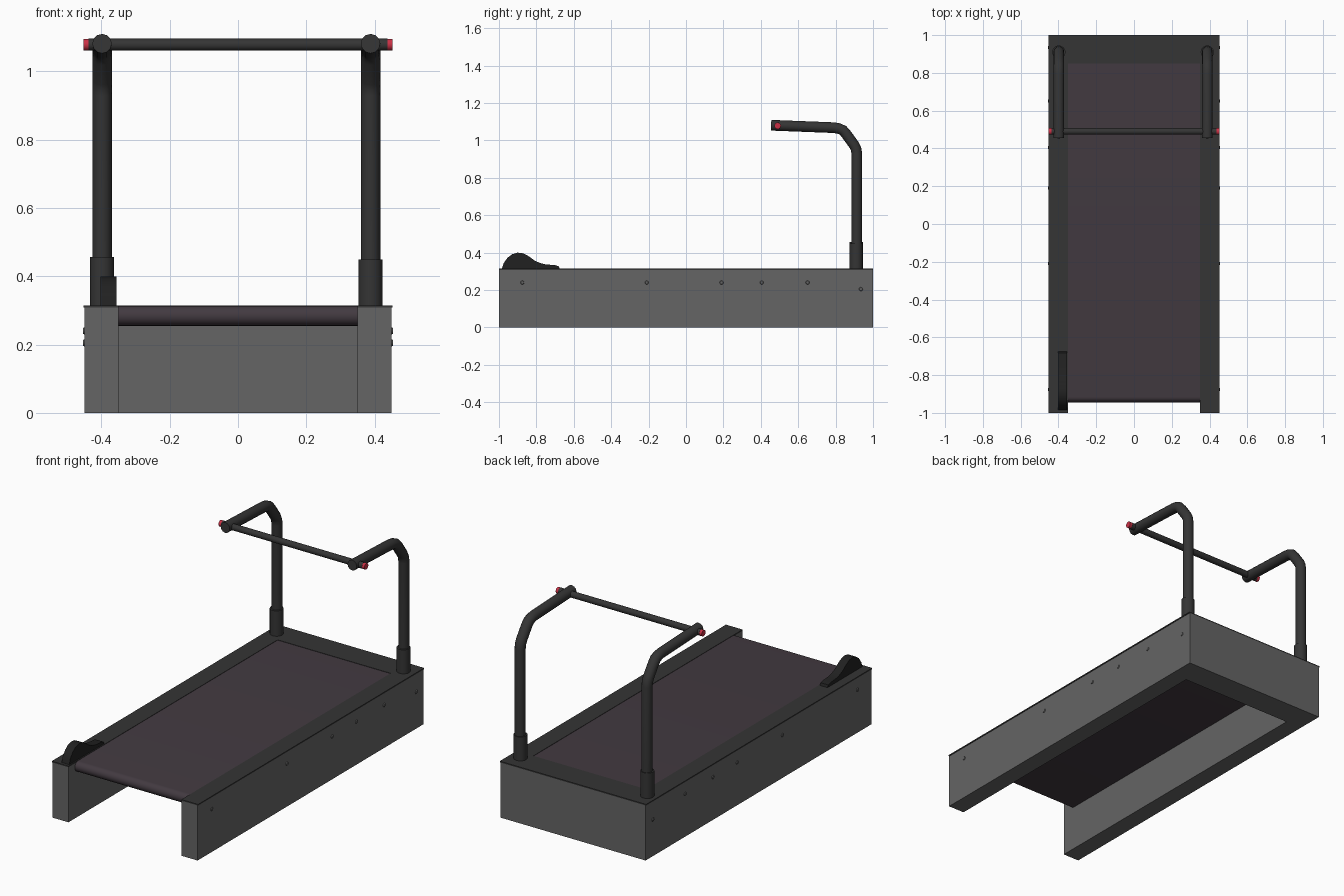
import bpy, bmesh, math
from mathutils import Vector, Matrix

if "Cube" in bpy.data.objects:
    bpy.data.objects.remove(bpy.data.objects["Cube"])


def mat(name, rgb):
    m = bpy.data.materials.new(name)
    m.diffuse_color = (*rgb, 1)
    m.use_nodes = True
    m.node_tree.nodes["Principled BSDF"].inputs["Base Color"].default_value = m.diffuse_color
    return m


GREY = mat("frame_grey", (0.13, 0.13, 0.13))
DARK = mat("dark_metal", (0.035, 0.035, 0.035))
BLACK = mat("black_plastic", (0.015, 0.015, 0.015))
BELT = mat("belt_rubber", (0.055, 0.042, 0.052))
RED = mat("red_plastic", (0.6, 0.03, 0.06))


def smooth(ob, angle=35):
    bpy.ops.object.select_all(action='DESELECT')
    ob.select_set(True)
    bpy.context.view_layer.objects.active = ob
    bpy.ops.object.shade_smooth_by_angle(angle=math.radians(angle))


def finish(bm, name, material):
    bmesh.ops.recalc_face_normals(bm, faces=bm.faces)
    me = bpy.data.meshes.new(name)
    bm.to_mesh(me)
    bm.free()
    ob = bpy.data.objects.new(name, me)
    bpy.context.collection.objects.link(ob)
    me.materials.append(material)
    smooth(ob)
    return ob


def prism(name, pts, offset, material):
    """Extrude a closed outline of 3D points along an offset."""
    bm = bmesh.new()
    f = bm.faces.new([bm.verts.new(p) for p in pts])
    r = bmesh.ops.extrude_face_region(bm, geom=[f])
    vs = [v for v in r["geom"] if isinstance(v, bmesh.types.BMVert)]
    bmesh.ops.translate(bm, verts=vs, vec=offset)
    return finish(bm, name, material)


def rod(name, a, b, r, material, segs=20, r2=None):
    a, b = Vector(a), Vector(b)
    d = b - a
    bm = bmesh.new()
    rot = d.to_track_quat('Z', 'Y').to_matrix().to_4x4()
    bmesh.ops.create_cone(bm, cap_ends=True, segments=segs, radius1=r,
                          radius2=r if r2 is None else r2, depth=d.length,
                          matrix=Matrix.Translation((a + b) / 2) @ rot)
    return finish(bm, name, material)


def tube(name, pts, r, material):
    cu = bpy.data.curves.new(name, 'CURVE')
    cu.dimensions = '3D'
    cu.bevel_depth = r
    cu.bevel_resolution = 4
    cu.use_fill_caps = True
    sp = cu.splines.new('POLY')
    sp.points.add(len(pts) - 1)
    for p, co in zip(sp.points, pts):
        p.co = (*co, 1)
    ob = bpy.data.objects.new(name, cu)
    bpy.context.collection.objects.link(ob)
    cu.materials.append(material)
    bpy.ops.object.select_all(action='DESELECT')
    ob.select_set(True)
    bpy.context.view_layer.objects.active = ob
    bpy.ops.object.convert(target='MESH')
    smooth(bpy.context.view_layer.objects.active, 50)


def u_outline(w, z):
    return [(-w, -1, z), (-0.35, -1, z), (-0.35, 0.85, z), (0.35, 0.85, z),
            (0.35, -1, z), (w, -1, z), (w, 1, z), (-w, 1, z)]


# U-shaped base and the thin dark trim on top of it
prism("base_frame", u_outline(0.45, 0), (0, 0, 0.308), GREY)
prism("top_trim", u_outline(0.453, 0.308), (0, 0, 0.007), DARK)

# running belt with a rounded front roller edge
r, zc, yc = 0.029, 0.284, -0.915
belt = [(-0.35, 0.85, zc + r)]
for i in range(13):
    a = math.pi / 2 + math.pi * i / 12
    belt.append((-0.35, yc + r * math.cos(a), zc + r * math.sin(a)))
belt.append((-0.35, 0.85, zc - r))
prism("running_belt", belt, (0.70, 0, 0), BELT)

# curved fin on the front of the left rail
fin = [(-0.985, 0.314), (-0.975, 0.343), (-0.955, 0.372), (-0.93, 0.391),
       (-0.90, 0.40), (-0.87, 0.396), (-0.84, 0.380), (-0.81, 0.358),
       (-0.78, 0.344), (-0.75, 0.337), (-0.70, 0.333), (-0.682, 0.328),
       (-0.675, 0.314)]
prism("rail_fin", [(-0.403, y, z) for y, z in fin], (0.047, 0, 0), BLACK)

# handrail posts with sleeves
path = [(0.913, 0.42), (0.913, 0.93), (0.909, 0.955), (0.899, 0.975),
        (0.855, 1.036), (0.839, 1.054), (0.815, 1.064), (0.79, 1.068), (0.455, 1.081)]
for side, x, top in (("left", -0.398, 0.457), ("right", 0.388, 0.449)):
    tube(side + "_handrail", [(x, y, z) for y, z in path], 0.0285, DARK)
    rod(side + "_sleeve", (x, 0.91, 0.31), (x, 0.91, top), 0.035, DARK, 24)

# crossbar with red end caps
rod("crossbar", (-0.437, 0.49, 1.078), (0.437, 0.49, 1.078), 0.0175, DARK)
for s in (-1, 1):
    rod("crossbar_cap", (s * 0.435, 0.49, 1.078), (s * 0.452, 0.49, 1.078), 0.0172, RED)

# side screws
screws = [(-0.875, 0.24), (-0.21, 0.24), (0.19, 0.24), (0.405, 0.24), (0.65, 0.24), (0.935, 0.205)]
for s in (-1, 1):
    for y, z in screws:
        rod("side_screw", (s * 0.447, y, z), (s * 0.454, y, z), 0.012, GREY, 12, 0.008)
